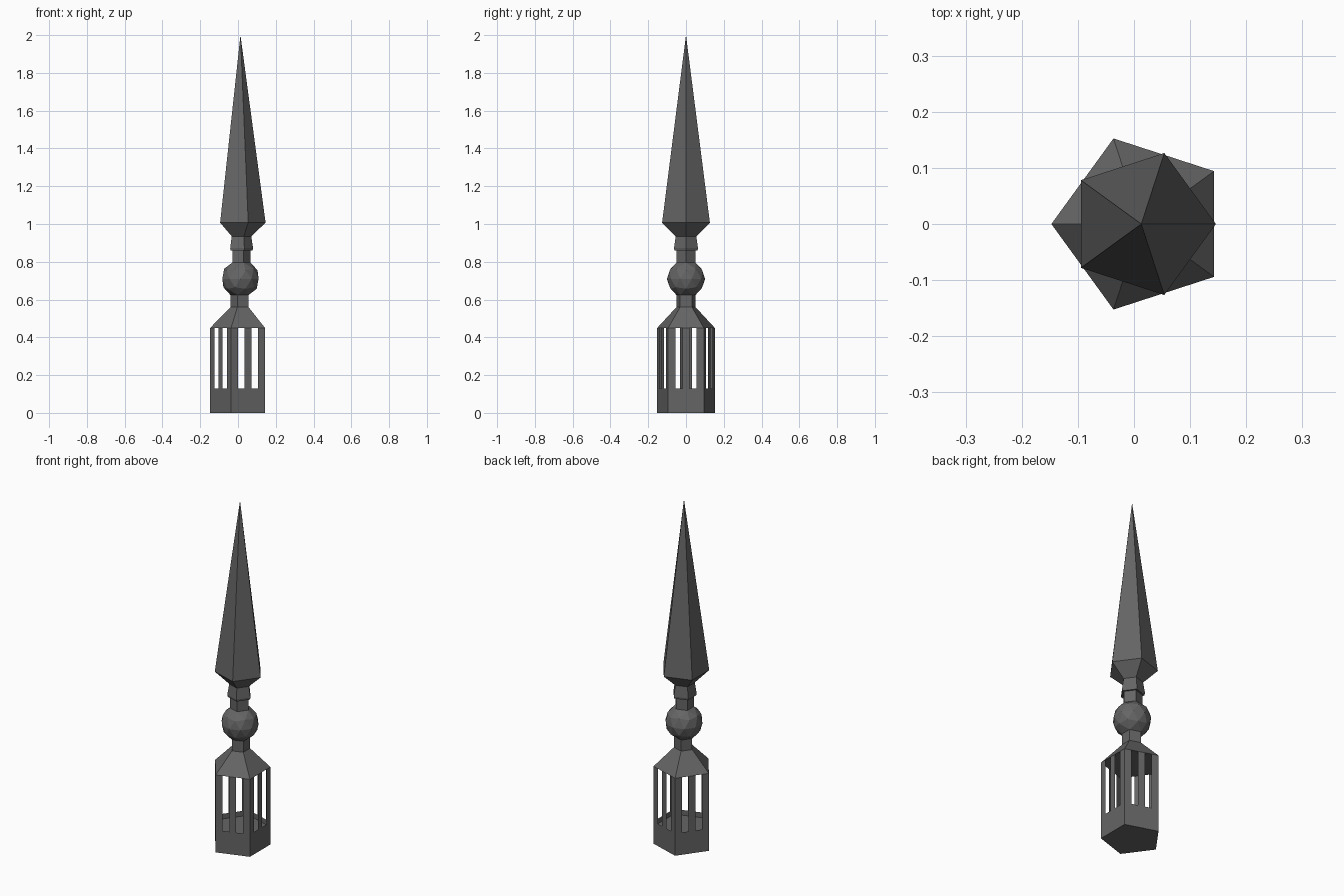
import bpy, bmesh, math

if "Cube" in bpy.data.objects:
    bpy.data.objects.remove(bpy.data.objects["Cube"])

CX = 0.013  # axis of the finial: a pentagon is not symmetric about its box centre

iron = bpy.data.materials.new("dark grey iron")
iron.diffuse_color = (0.13, 0.13, 0.13, 1)
iron.use_nodes = True
iron.node_tree.nodes["Principled BSDF"].inputs["Base Color"].default_value = iron.diffuse_color


def finish(name, bm, recalc=True):
    if recalc:
        bmesh.ops.recalc_face_normals(bm, faces=bm.faces[:])
    me = bpy.data.meshes.new(name)
    bm.to_mesh(me)
    bm.free()
    me.materials.append(iron)
    ob = bpy.data.objects.new(name, me)
    bpy.context.collection.objects.link(ob)
    return ob


def pentagon(r, start):
    return [(CX + r * math.cos(start + i * math.tau / 5),
             r * math.sin(start + i * math.tau / 5)) for i in range(5)]


def turned(name, profile, start):
    """Five-sided stack of rings from (radius, height); radius 0 is a point."""
    bm = bmesh.new()
    rings = []
    for r, z in profile:
        if r == 0:
            rings.append([bm.verts.new((CX, 0, z))] * 5)
        else:
            rings.append([bm.verts.new((x, y, z)) for x, y in pentagon(r, start)])
    for a, b in zip(rings, rings[1:]):
        for i in range(5):
            j = (i + 1) % 5
            quad = [a[i], a[j], b[j], b[i]]
            bm.faces.new(list(dict.fromkeys(quad)))
    for ring in (rings[0], rings[-1]):
        if ring[0] is not ring[1]:
            bm.faces.new(ring)
    return finish(name, bm)


BACK = math.pi  # corner pointing to -x
R = 0.1603

# solid lantern base
turned("lantern_base", [(R, 0), (R, 0.10)], BACK)

# lantern walls, two slots in each side
bm = bmesh.new()
pts = pentagon(R, BACK)
heights = [0.10, 0.13, 0.45]
for i in range(5):
    (x0, y0), (x1, y1) = pts[i], pts[(i + 1) % 5]
    for k in range(5):
        for lo, hi in zip(heights, heights[1:]):
            if lo == 0.13 and k in (1, 3):
                continue
            a, b = k / 5, (k + 1) / 5
            p = (x0 + (x1 - x0) * a, y0 + (y1 - y0) * a)
            q = (x0 + (x1 - x0) * b, y0 + (y1 - y0) * b)
            bm.faces.new([bm.verts.new(v) for v in
                          ((*p, lo), (*q, lo), (*q, hi), (*p, hi))])
bmesh.ops.remove_doubles(bm, verts=bm.verts[:], dist=1e-5)
finish("lantern_walls", bm, False)

# roof of the lantern and lower neck
turned("lantern_roof", [(R, 0.45), (0.053, 0.56), (0.053, 0.64)], BACK)

# faceted ball
bm = bmesh.new()
bmesh.ops.create_icosphere(bm, subdivisions=2, radius=0.101)
bmesh.ops.translate(bm, verts=bm.verts[:], vec=(CX, 0, 0.71))
finish("ball", bm)

# upper neck with collar, and spire
turned("upper_neck", [(0.053, 0.78), (0.053, 0.86), (0.064, 0.86),
                      (0.067, 0.872), (0.057, 0.935)], 0)
turned("spire", [(0.057, 0.935), (0.133, 1.007), (0, 2.0)], 0)
